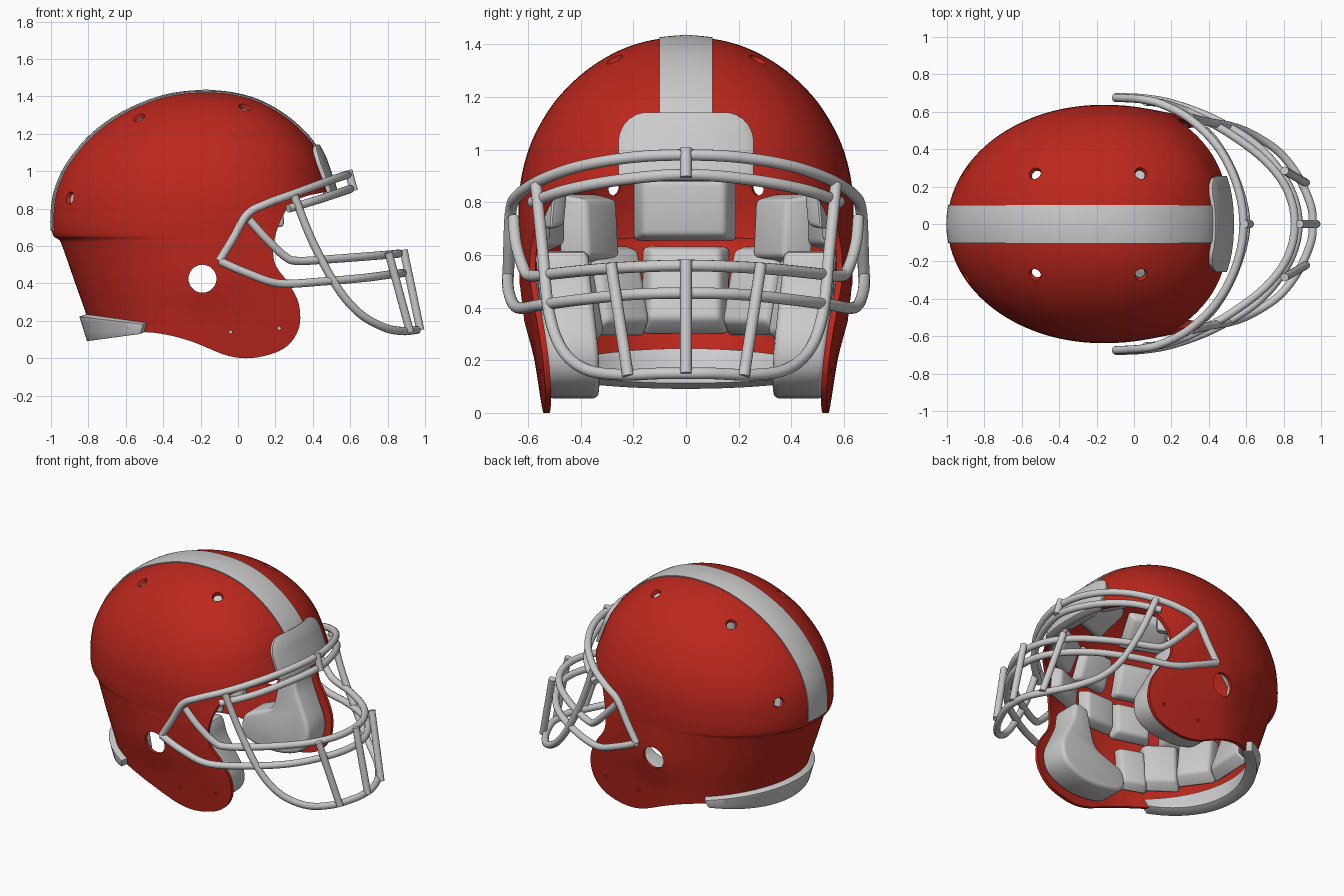
import bpy, bmesh, math
from mathutils import Vector, Matrix
from mathutils.bvhtree import BVHTree

if "Cube" in bpy.data.objects:
    bpy.data.objects.remove(bpy.data.objects["Cube"])

XC = -0.17
red = bpy.data.materials.new("shell_red")
red.diffuse_color = (0.5, 0.02, 0.012, 1)
red.use_nodes = True
red.node_tree.nodes["Principled BSDF"].inputs["Base Color"].default_value = red.diffuse_color


def smooth(pts, n):
    """Catmull-Rom curve through points of any dimension."""
    out = []
    for i in range(len(pts) - 1):
        a, b, c, d = (pts[max(0, min(len(pts) - 1, i + k))] for k in (-1, 0, 1, 2))
        for s in range(n):
            t = s / n
            out.append(tuple(0.5 * (2 * q + (r - p) * t + (2 * p - 5 * q + 4 * r - u) * t * t
                       + (3 * q - p - 3 * r + u) * t ** 3) for p, q, r, u in zip(a, b, c, d)))
    return out + [tuple(pts[-1])]


def add(name, bm, mat=None):
    me = bpy.data.meshes.new(name)
    bm.to_mesh(me)
    bm.free()
    ob = bpy.data.objects.new(name, me)
    bpy.context.collection.objects.link(ob)
    if mat:
        me.materials.append(mat)
    return ob


def bake(ob):
    """Apply all modifiers."""
    dg = bpy.context.evaluated_depsgraph_get()
    me = bpy.data.meshes.new_from_object(ob.evaluated_get(dg))
    ob.modifiers.clear()
    ob.data = me


def cut(ob, cutter, op='DIFFERENCE'):
    cutter.hide_render = True
    m = ob.modifiers.new("cut", 'BOOLEAN')
    m.object, m.operation, m.solver = cutter, op, 'EXACT'
    bake(ob)
    bpy.data.objects.remove(cutter)


def solidify(ob, thick, offset):
    m = ob.modifiers.new("thick", 'SOLIDIFY')
    m.thickness, m.offset = thick, offset


# Dome levels: height, back x, front x, half width
LEVELS = smooth([(-.03, -.73, 1.15, .54), (.2, -.80, 1.1, .575), (.4, -.87, .95, .608),
                 (.6, -.94, .70, .63), (.635, -.96, .66, .632), (.66, -.99, .63, .634),
                 (.75, -.997, .555, .637), (.88, -.982, .515, .628), (1.0, -.935, .475, .598),
                 (1.1, -.868, .435, .552), (1.2, -.777, .363, .484), (1.3, -.64, .248, .38),
                 (1.375, -.48, .115, .257), (1.415, -.335, -.025, .135), (1.43, XC, XC, 0)], 5)


def dome():
    bm, rows, N = bmesh.new(), [], 96
    for z, xb, xf, w in LEVELS:
        row = []
        for i in range(N):
            a = 2 * math.pi * i / N
            c, s = math.cos(a), math.sin(a)
            e = 2 / 2.3 if c > 0 else 1
            x = XC + (xf - XC if c > 0 else XC - xb) * math.copysign(abs(c) ** e, c)
            y = w * math.copysign(abs(s) ** e, s)
            r = min(1, math.hypot(x + .19, z - .42) / .25)   # raised ear boss
            y += math.copysign(.018 * (1 - r * r * (3 - 2 * r)), y) if abs(y) > .3 else 0
            row.append(bm.verts.new((x, y, z)))
        rows.append(row)
    for p, q in zip(rows, rows[1:]):
        for i in range(N):
            j = (i + 1) % N
            bm.faces.new((p[i], p[j], q[j], q[i]))
    bmesh.ops.remove_doubles(bm, verts=bm.verts, dist=.0005)
    return bm


def patch(name, planes, thick, offset, bevel=0):
    """Piece of the dome surface, trimmed by planes (point, outward normal)."""
    bm = dome()
    for co, no in planes:
        bmesh.ops.bisect_plane(bm, geom=bm.verts[:] + bm.edges[:] + bm.faces[:],
                               plane_co=co, plane_no=no, clear_outer=True)
    ob = add(name, bm)
    solidify(ob, thick, offset)
    if bevel:
        m = ob.modifiers.new("round", 'BEVEL')
        m.width, m.segments, m.angle_limit = bevel, 2, math.radians(50)
    bake(ob)
    return ob


def prism(name, profile, y0, y1):
    bm = bmesh.new()
    f = bm.faces.new([bm.verts.new((x, y0, z)) for x, z in profile])
    r = bmesh.ops.extrude_face_region(bm, geom=[f])
    bmesh.ops.translate(bm, vec=(0, y1 - y0, 0), verts=[v for v in r['geom'] if isinstance(v, bmesh.types.BMVert)])
    bmesh.ops.recalc_face_normals(bm, faces=bm.faces)
    return add(name, bm)


# Shell with face opening and jaw flaps
surf = dome()
tree = BVHTree.FromBMesh(surf)
shell = add("shell", surf, red)
solidify(shell, .022, -1)
bake(shell)
edge = smooth([(.7, .94), (.5, .895), (.36, .865), (.28, .82), (.22, .72), (.19, .6), (.2, .5), (.27, .4),
               (.325, .29), (.325, .16), (.25, .055), (.1, .004), (-.05, .012), (-.25, .09),
               (-.42, .132), (-.6, .14), (-1.2, .14)], 5)
cut(shell, prism("outline_cutter", edge + [(-1.2, 1.7), (.7, 1.7)], -1, 1), 'INTERSECT')


def hole(loc, d, r_in, r_out, depth=.16):
    bm = bmesh.new()
    q = Vector(d).to_track_quat('Z', 'Y').to_matrix().to_4x4()
    bmesh.ops.create_cone(bm, cap_ends=True, segments=28, radius1=r_in, radius2=r_out, depth=depth,
                          matrix=Matrix.Translation(loc) @ q)
    cut(shell, add("hole_cutter", bm))


for s in (-1, 1):
    hole((-.19, s * .63, .425), (0, s, 0), .075, .075, .3)
    for x, z in ((-.04, .14), (.22, .16)):
        hole((x, s * .56, z), (0, s, 0), .009, .009, .3)
    for x, y, z in ((-.535, .275, 1.295), (.04, .275, 1.35), (-.925, .295, .86)):
        d = Vector((x - XC, s * y, z - .75)).normalized()
        hit = tree.ray_cast(Vector((XC, 0, .75)), d)
        hole(hit[0], hit[1] if hit[1].dot(d) > 0 else -hit[1], .008, .06)

# Stripe and bumpers
sides = lambda w: [((0, w, 0), (0, 1, 0)), ((0, -w, 0), (0, -1, 0))]
patch("stripe", sides(.1) + [((0, 0, .68), (0, 0, -1)), ((.47, 0, 0), (1, 0, 0))], .01, .3)
corner = [(s, math.cos(math.radians(a)), math.sin(math.radians(a))) for s in (-1, 1) for a in range(10, 90, 16)]
patch("front_bumper", sides(.25) + [((0, 0, 1.13), (0, 0, 1)), ((0, 0, .885), (0, 0, -1)), ((0, 0, 0), (-1, 0, 0))]
      + [((0, s * (.14 + .11 * c), 1.02 + .11 * n), (0, s * c, n)) for s, c, n in corner], .045, 0, .006)
patch("rear_bumper", [((-.5, 0, .15), (1, 0, -.3)), ((-.85, 0, .24), (.14, 0, 1)), ((-.8, 0, .098), (.13, 0, -1))],
      .075, .05, .02)


# Inner padding blocks
def pad(name, az, z, w, h, d, el=0, inset=.04):
    a, e = math.radians(az), math.radians(el)
    n = Vector((math.cos(a) * math.cos(e), math.sin(a) * math.cos(e), math.sin(e)))
    loc, nor, *_ = tree.ray_cast(Vector((XC, 0, z)), n)
    nor = nor if nor.dot(n) > 0 else -nor
    bm = bmesh.new()
    bmesh.ops.create_cube(bm, size=1)
    for v in bm.verts:
        k = .78 if v.co.z < 0 else 1
        v.co = Vector((v.co.x * w * k, v.co.y * h * k, (v.co.z - .5) * d - inset))
    bmesh.ops.bevel(bm, geom=bm.edges[:], offset=.02, segments=3, profile=.5, affect='EDGES')
    bm.transform(Matrix.Translation(loc) @ nor.to_track_quat('Z', 'Y').to_matrix().to_4x4())
    add(name, bm)


pad("rear_pad", 180, .79, .40, .27, .11, 0, .075)
pad("neck_pad", 180, .45, .34, .36, .09)
for s in (-1, 1):
    pad("neck_side_pad", 180 - s * 27, .45, .26, .36, .09)
    pad("neck_outer_pad", 180 - s * 48, .42, .25, .36, .08)
    pad("neck_end_pad", 180 - s * 66, .38, .2, .32, .07)
    pad("rear_side_pad", 180 - s * 39, .69, .26, .28, .12, 0, .06)
    pad("side_pad", 180 - s * 66, .74, .27, .25, .08)
    pad("temple_pad", s * 90, .75, .26, .24, .08)
    pad("temple_front_pad", s * 62, .80, .26, .2, .07)
    for k, az in enumerate((27, 54, 84, 115, 147)):
        pad("ring_pad", s * az, 1.03, .27, .24, .06)
pad("brow_pad", 0, 1.03, .3, .22, .06)
pad("back_ring_pad", 180, 1.06, .3, .22, .06)
for k in range(6):
    pad("crown_pad", k * 60, .8, .3, .26, .06, 52)
pad("crown_top_pad", 0, .8, .28, .28, .06, 89)

# Jaw pads, L-shaped
jaw = smooth([(.05, .6), (.15, .61), (.18, .5), (.24, .38), (.29, .27), (.28, .16), (.2, .09), (.05, .055),
              (-.13, .075), (-.21, .13), (-.2, .24), (-.1, .29), (0, .34), (.03, .45), (.05, .6)], 3)[:-1]
for s in (-1, 1):
    ob = prism("jaw_pad", jaw, s * .345, s * .545)
    for v in ob.data.vertices:           # flare with the shell
        v.co.y += s * ((v.co.z - .25) * .08 - max(0, v.co.x - .1) * .06)
    m = ob.modifiers.new("round", 'BEVEL')
    m.width, m.segments, m.angle_limit = .025, 3, math.radians(60)
    bake(ob)


# Face guard bars
def bar(name, pts, n=6, r=.022):
    cu = bpy.data.curves.new(name, 'CURVE')
    cu.dimensions, cu.bevel_depth, cu.bevel_resolution, cu.use_fill_caps = '3D', r, 5, True
    path = smooth(pts, n)
    sp = cu.splines.new('POLY')
    sp.points.add(len(path) - 1)
    for p, co in zip(sp.points, path):
        p.co = (*co, 1)
    tmp = bpy.data.objects.new("path", cu)
    bpy.context.collection.objects.link(tmp)
    me = bpy.data.meshes.new_from_object(tmp.evaluated_get(bpy.context.evaluated_depsgraph_get()))
    bpy.data.objects.remove(tmp)
    bpy.context.collection.objects.link(bpy.data.objects.new(name, me))


hoops = {
    "brow_bar": [(-.1, .675, .52), (-.03, .672, .635), (.05, .665, .77), (.15, .64, .825), (.3, .56, .88),
                 (.45, .41, .935), (.55, .21, .97), (.585, 0, .98)],
    "lower_brow_bar": [(.27, .585, .80), (.42, .46, .845), (.54, .25, .885), (.6, 0, .905)],
    "chin_bar": [(.3, .57, .87), (.4, .545, .62), (.53, .52, .38), (.65, .47, .24), (.78, .38, .165),
                 (.88, .25, .145), (.945, .1, .15), (.955, 0, .15)],
    "upper_mouth_bar": [(.06, .655, .74), (.15, .645, .64), (.25, .615, .545), (.32, .585, .52), (.5, .49, .53),
                        (.7, .34, .545), (.82, .18, .555), (.86, 0, .56)],
    "lower_mouth_bar": [(-.1, .678, .52), (.05, .672, .455), (.22, .64, .40), (.45, .55, .41), (.68, .4, .43),
                        (.83, .2, .45), (.88, 0, .455)]}
for name, half in hoops.items():
    bar(name, half + [(x, -y, z) for x, y, z in half[-2::-1]])
bar("centre_upright", [(.885, 0, .58), (.975, 0, .15)], 1)
bar("brow_clip", [(.59, 0, 1.005), (.62, 0, .895)], 1)
for s in (-1, 1):
    bar("side_upright", [(.805, s * .285, .565), (.92, s * .22, .14)], 1)

bpy.ops.object.select_all(action='SELECT')
bpy.context.view_layer.objects.active = shell
bpy.ops.object.shade_smooth_by_angle(angle=math.radians(38))
